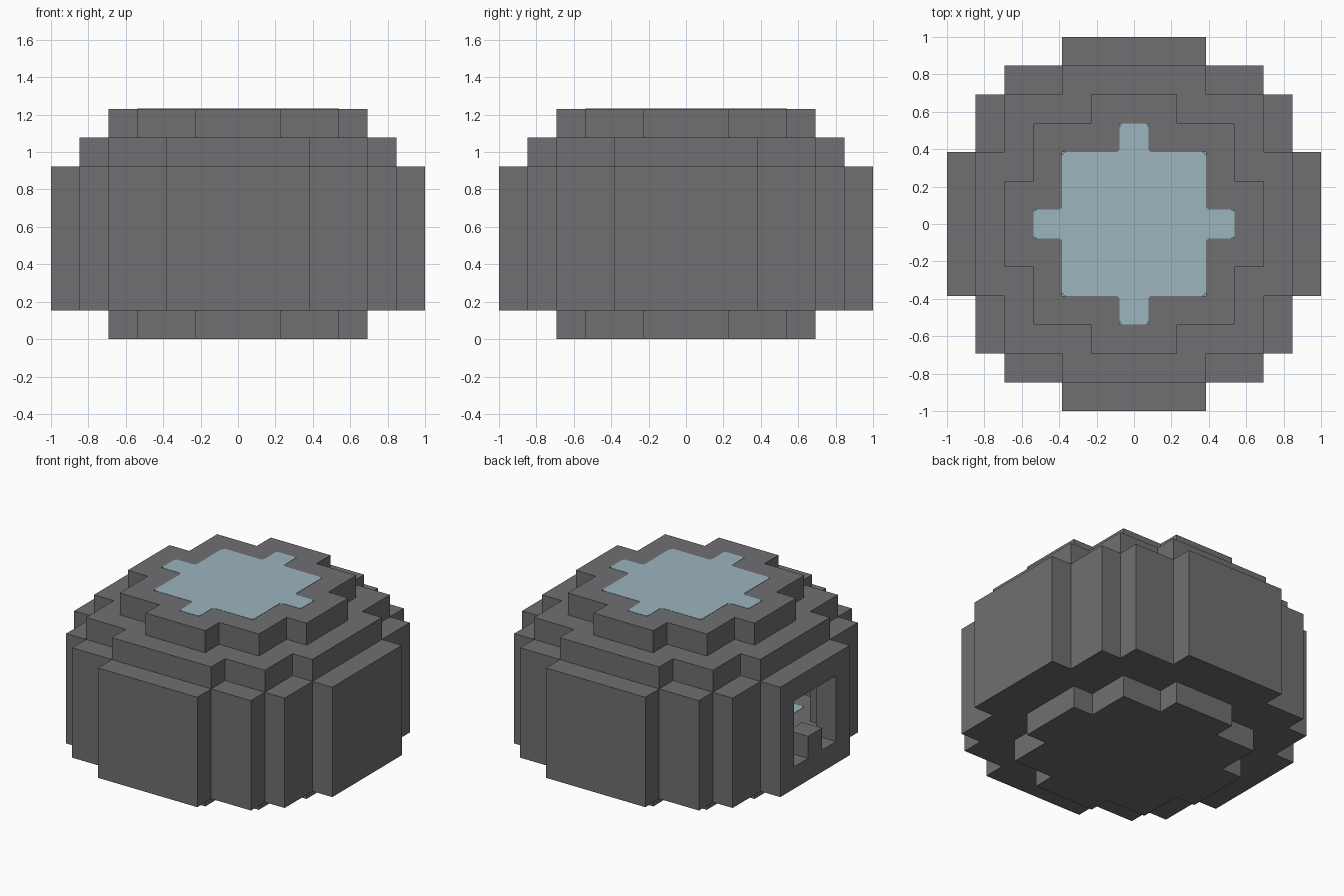
import bpy
import bmesh
from mathutils import Vector

cube = bpy.data.objects.get("Cube")
if cube:
    bpy.data.objects.remove(cube, do_unlink=True)

U = 2 / 13  # edge of one building block


def material(name, colour):
    mat = bpy.data.materials.new(name)
    mat.use_nodes = True
    mat.diffuse_color = (*colour, 1)
    shader = mat.node_tree.nodes["Principled BSDF"]
    shader.inputs["Base Color"].default_value = (*colour, 1)
    shader.inputs["Roughness"].default_value = 0.9
    return mat


stone = material("grey stone", (0.162, 0.156, 0.165))
glass = material("pale blue glass", (0.332, 0.462, 0.515))


def plan(*reaches):
    """Cells of a stepped disc: union of rectangles given by half-widths in blocks."""
    span = range(-6, 7)
    return {(i, j) for i in span for j in span
            if any(abs(i) <= a and abs(j) <= b for a, b in reaches)}


# Stepped discs, from the widest to the narrowest
WIDE = plan((6, 2), (5, 4), (4, 5), (2, 6))
MIDDLE = plan((5, 2), (4, 4), (2, 5))
NARROW = plan((4, 1), (3, 3), (1, 4))
SKYLIGHT = plan((3, 0), (2, 2), (0, 3))


def layer(cells, low, high):
    return {(i, j, k) for i, j in cells for k in range(low, high)}


# Doorway on the right side, with one block left standing on its sill
doorway = {(-6, j, k) for j in (-1, 0, 1) for k in (2, 3, 4)} - {(-6, 0, 2)}

stone_parts = {
    "base": layer(NARROW, 0, 1),
    "floor_ring": layer(WIDE - NARROW, 1, 2),
    "wall": layer(WIDE - MIDDLE, 2, 6) - doorway,
    "shoulder_ring": layer(MIDDLE - NARROW, 6, 7),
    "roof_ring": layer(NARROW - SKYLIGHT, 7, 8),
}
all_stone = set().union(*stone_parts.values())


def build(name, cells, solid, mat, round_corners=0.0):
    """Skin a set of blocks, leaving out faces hidden by neighbours in solid."""
    bm = bmesh.new()
    for cell in cells:
        for axis in range(3):
            for side in (-1, 1):
                step = [0, 0, 0]
                step[axis] = side
                if tuple(c + s for c, s in zip(cell, step)) in solid:
                    continue
                n = Vector(step)
                u = Vector((step[1], step[2], step[0]))
                v = n.cross(u)
                centre = Vector(cell) + Vector((0, 0, 0.5)) + n / 2
                ring = [(u + v) / 2, (v - u) / 2, (-u - v) / 2, (u - v) / 2]
                bm.faces.new([bm.verts.new((centre + r) * U) for r in ring])
    bmesh.ops.remove_doubles(bm, verts=bm.verts, dist=0.001)
    bmesh.ops.dissolve_limit(bm, angle_limit=0.02, verts=bm.verts, edges=bm.edges)
    if round_corners:
        upright = [e for e in bm.edges
                   if abs((e.verts[0].co - e.verts[1].co).normalized().z) > 0.9]
        bmesh.ops.bevel(bm, geom=upright, offset=round_corners, segments=4,
                        profile=0.5, affect='EDGES')
    mesh = bpy.data.meshes.new(name)
    bm.to_mesh(mesh)
    bm.free()
    mesh.materials.append(mat)
    obj = bpy.data.objects.new(name, mesh)
    bpy.context.collection.objects.link(obj)
    return obj


# Stone shell
for part, cells in stone_parts.items():
    build(part, cells, all_stone, stone)

# Glass panels set into the roof and the floor, a hair proud of the stone
for part, cells in (("skylight", layer(SKYLIGHT, 7, 8)),
                    ("floor_panel", layer(NARROW, 1, 2))):
    panel = build(part, cells, cells, glass, round_corners=0.02)
    panel.location.z = 0.002
